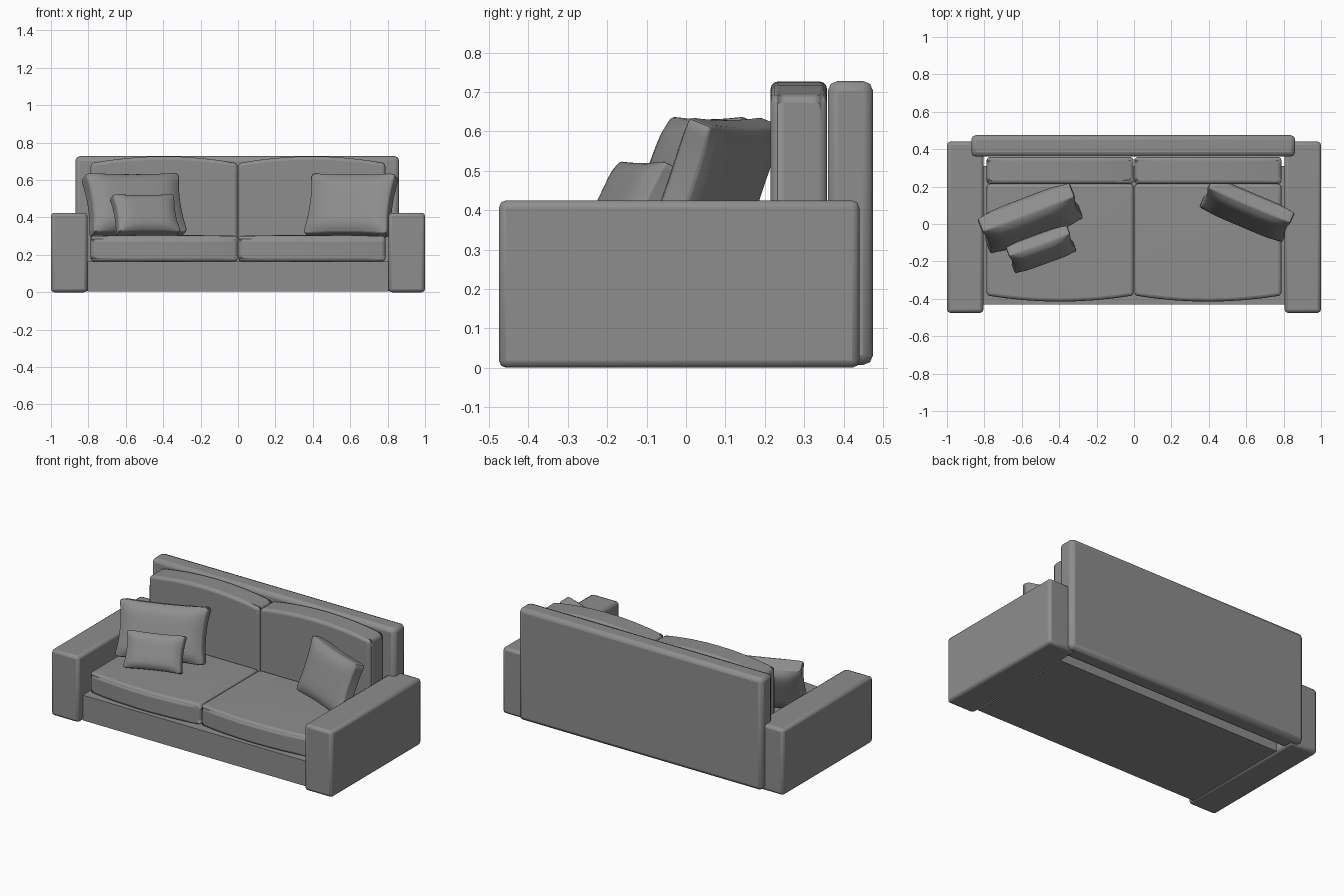
import bpy, bmesh, math
from mathutils import Matrix

if "Cube" in bpy.data.objects:
    bpy.data.objects.remove(bpy.data.objects["Cube"])

fabric = bpy.data.materials.new("grey fabric")
fabric.use_nodes = True
GREY = (0.27, 0.27, 0.27, 1)
fabric.diffuse_color = GREY
fabric.node_tree.nodes["Principled BSDF"].inputs["Base Color"].default_value = GREY


def box(name, lo, hi, bevel=0.0, segments=2, cuts=0, shape=None):
    """Box between two corners; shape(u, v, w) moves points of the unit (-1..1) box."""
    bm = bmesh.new()
    bmesh.ops.create_cube(bm, size=2)
    if cuts:
        bmesh.ops.subdivide_edges(bm, edges=bm.edges[:], cuts=cuts, use_grid_fill=True)
    for vert in bm.verts:
        unit = shape(*vert.co) if shape else vert.co
        vert.co = [(a + b) / 2 + (b - a) / 2 * c for a, b, c in zip(lo, hi, unit)]
    mesh = bpy.data.meshes.new(name)
    bm.to_mesh(mesh)
    bm.free()
    mesh.materials.append(fabric)
    obj = bpy.data.objects.new(name, mesh)
    bpy.context.collection.objects.link(obj)
    if bevel:
        mod = obj.modifiers.new("soft edges", "BEVEL")
        mod.width = bevel
        mod.segments = segments
        mod.limit_method = "ANGLE"
        mod.angle_limit = math.radians(50)
    bpy.ops.object.select_all(action="DESELECT")
    obj.select_set(True)
    bpy.context.view_layer.objects.active = obj
    bpy.ops.object.shade_smooth_by_angle(angle=math.radians(50))
    return obj


# Seat cushion bows out at the front, back cushion is crowned on top
def seat_shape(u, v, w):
    bow = 1 - u * u
    crown = 0.06 * bow * (1 - v * v) if w > 0 else 0
    return u, v - (0.11 * bow if v < 0 else 0) * -v, w + crown * w


def back_shape(u, v, w):
    return u, v, w + max(w, 0) * 0.14 * (1 - u * u)


# Throw pillow is full in the middle and thin at the rim, with pulled-out corners
def pillow_shape(u, v, w):
    full = math.sqrt(max(0, (1 - u ** 4) * (1 - w ** 4)))
    return (u * (1 - 0.07 * (1 - w * w)), v * (0.5 + 0.5 * full),
            w * (1 - 0.05 * (1 - u * u)))


def pillow(name, centre, size, yaw, lean):
    half = [s / 2 for s in size]
    obj = box(name, [-h for h in half], half, cuts=9, shape=pillow_shape)
    obj.modifiers.new("rounding", "SUBSURF").levels = 1
    obj.modifiers["rounding"].render_levels = 1
    obj.data.shade_smooth()
    obj.matrix_world = (Matrix.Translation(centre)
                        @ Matrix.Rotation(math.radians(yaw), 4, "Z")
                        @ Matrix.Rotation(math.radians(-lean), 4, "X"))


# Frame
box("base", (-0.805, -0.43, 0.003), (0.805, 0.31, 0.165))
box("backrest", (-0.87, 0.36, 0.007), (0.862, 0.475, 0.728), 0.025)

# Arms and cushions, one of each per side
for side, x0, x1 in (("right", -1, 0), ("left", 0, 1)):
    outer = -1 if side == "right" else 1
    a, b = sorted((outer, outer * 0.805))
    box(side + "_arm", (a, -0.475, 0), (b, 0.44, 0.425), 0.018)
    a, b = sorted((outer * 0.002, outer * 0.788))
    box(side + "_seat_cushion", (a, -0.382, 0.165), (b, 0.214, 0.302), 0.018, 3, 7, seat_shape)
    box(side + "_back_cushion", (a, 0.215, 0.165), (b, 0.358, 0.69), 0.026, 3, 7, back_shape)

# Throw pillows
pillow("right_large_pillow", (-0.555, 0.03, 0.465), (0.54, 0.17, 0.345), 21, 22)
pillow("right_small_pillow", (-0.497, -0.135, 0.413), (0.355, 0.115, 0.225), 20, 27)
pillow("left_pillow", (0.605, 0.075, 0.465), (0.49, 0.13, 0.345), -23, 20)
